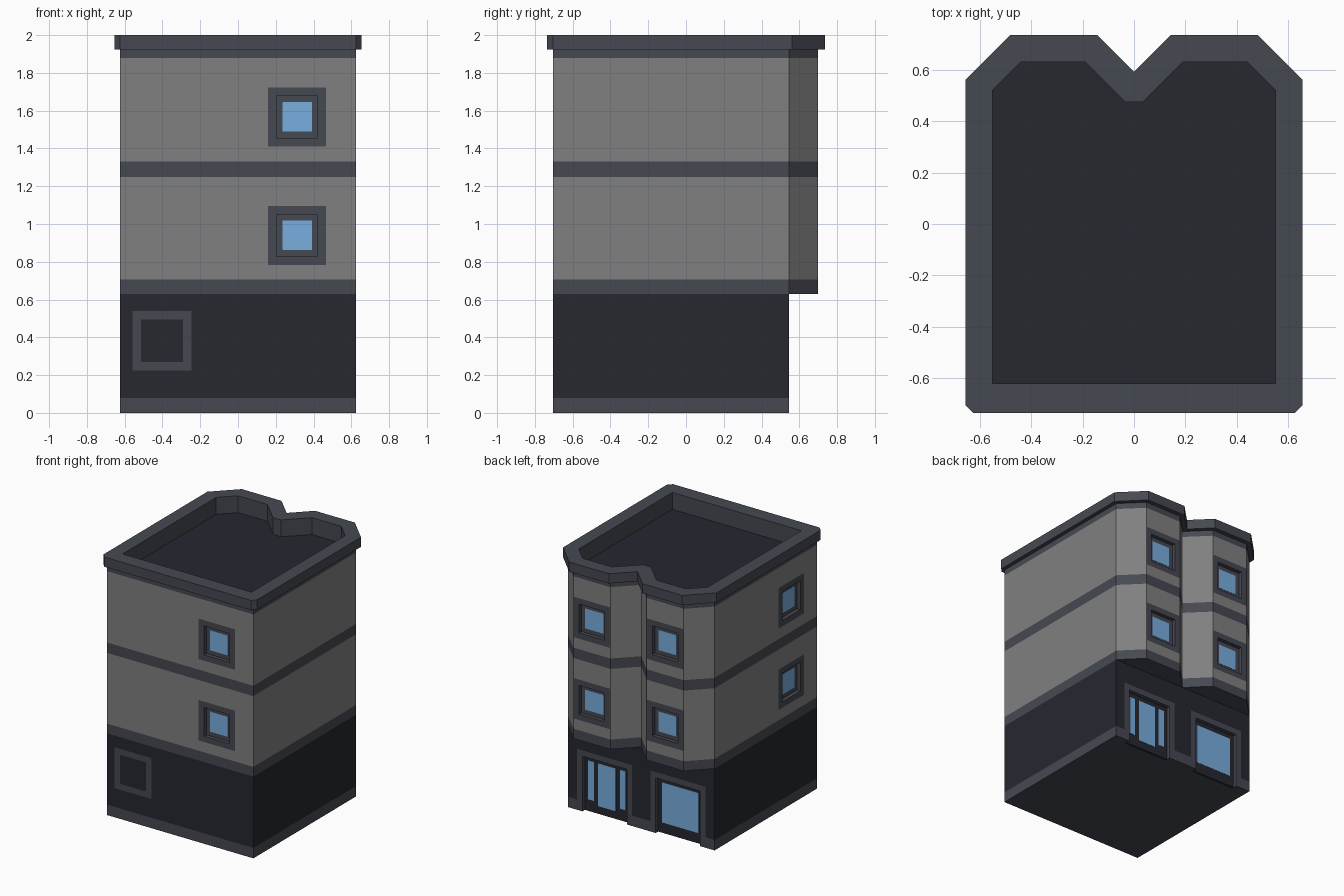
import bpy, bmesh, math
from mathutils import Matrix

if "Cube" in bpy.data.objects:
    bpy.data.objects.remove(bpy.data.objects["Cube"])


def material(name, rgb):
    m = bpy.data.materials.new(name)
    m.diffuse_color = (*rgb, 1)
    m.use_nodes = True
    m.node_tree.nodes["Principled BSDF"].inputs["Base Color"].default_value = m.diffuse_color
    return m


DARK = material("dark_stone", (0.019, 0.021, 0.030))
TRIM = material("trim_stone", (0.062, 0.066, 0.085))
WALL = material("grey_render", (0.216, 0.216, 0.216))
GLASS = material("glass", (0.19, 0.42, 0.73))


def prism(name, outline, z0, z1, mat):
    """Vertical prism from a plan outline."""
    bm = bmesh.new()
    base = bm.faces.new([bm.verts.new((x, y, z0)) for x, y in outline])
    up = bmesh.ops.extrude_face_region(bm, geom=[base])
    bmesh.ops.translate(bm, vec=(0, 0, z1 - z0),
                        verts=[v for v in up["geom"] if isinstance(v, bmesh.types.BMVert)])
    return finish(name, bm, mat)


def finish(name, bm, mat):
    bmesh.ops.recalc_face_normals(bm, faces=bm.faces)
    me = bpy.data.meshes.new(name)
    bm.to_mesh(me)
    bm.free()
    me.materials.append(mat)
    ob = bpy.data.objects.new(name, me)
    bpy.context.scene.collection.objects.link(ob)
    return ob


def boxes(name, spans, mat, place):
    """Boxes (x0, x1, y0, y1, z0, z1) in wall space: y runs into the wall."""
    bm = bmesh.new()
    for x0, x1, y0, y1, z0, z1 in spans:
        m = Matrix.Translation(((x0 + x1) / 2, (y0 + y1) / 2, (z0 + z1) / 2))
        m = m @ Matrix.Diagonal((x1 - x0, y1 - y0, z1 - z0, 1))
        bmesh.ops.create_cube(bm, size=1, matrix=place @ m)
    return finish(name, bm, mat)


def mirrored(half):
    """Close a right-hand half outline with its mirror image."""
    return half + [(-x, y) for x, y in reversed(half) if abs(x) > 1e-6]


# Plan outlines
ground = mirrored([(0.625, -0.705), (0.625, 0.545)])
bays = mirrored([(0.625, -0.705), (0.625, 0.545), (0.47, 0.70), (0.155, 0.70), (0, 0.545)])
cap = mirrored([(0.625, -0.735), (0.655, -0.705), (0.655, 0.562), (0.482, 0.735),
                (0.143, 0.735), (0, 0.592)])
well = mirrored([(0.55, -0.62), (0.55, 0.52), (0.44, 0.63), (0.19, 0.63), (0.035, 0.475)])

# Stacked storeys and bands
body = [prism(*p) for p in [
    ("plinth", ground, 0, 0.08, TRIM),
    ("ground_floor", ground, 0.08, 0.63, DARK),
    ("first_band", bays, 0.63, 0.705, TRIM),
    ("first_floor_wall", bays, 0.705, 1.25, WALL),
    ("second_band", bays, 1.25, 1.33, TRIM),
    ("second_floor_wall", bays, 1.33, 1.88, WALL),
    ("top_band", bays, 1.88, 1.925, TRIM),
    ("cornice", cap, 1.925, 2.0, TRIM)]]
cutters = [prism("roof_well_cutter", well, 1.86, 2.1, TRIM)]
prism("roof_deck", well, 1.855, 1.87, DARK)

REVEAL, BACK, RIM = 0.03, 0.05, 0.045


def opening(name, place, w, z0, z1, panel, panes, sill=True, y_panel=REVEAL):
    """Pocket in the wall filled by a flush frame, a recessed panel and panes."""
    low = z0 if sill else z0 - 0.1
    cutters.append(boxes(name + "_cutter", [(-w, w, -0.1, BACK, low, z1)], TRIM, place))
    i = w - RIM
    zi = z0 + RIM if sill else z0
    ring = [(-w, -i, 0, BACK, z0, z1), (i, w, 0, BACK, z0, z1), (-i, i, 0, BACK, z1 - RIM, z1)]
    if sill:
        ring.append((-i, i, 0, BACK, z0, zi))
    boxes(name + "_frame", ring, TRIM, place)
    boxes(name + "_panel", [(-i, i, y_panel, BACK, zi, z1 - RIM)], panel, place)
    if panes:
        boxes(name + "_glass", [(a, b, REVEAL - 0.002, BACK, c, d) for a, b, c, d in panes],
              GLASS, place)


def on_wall(x, y, degrees):
    return Matrix.Translation((x, y, 0)) @ Matrix.Rotation(math.radians(degrees), 4, "Z")


# Upper windows on the front, left side and both rear bays
walls = {"front": on_wall(0.3125, -0.705, 0), "left": on_wall(-0.625, -0.39, -90),
         "bay_right": on_wall(0.3125, 0.70, 180), "bay_left": on_wall(-0.3125, 0.70, 180)}
for side, place in walls.items():
    for floor, z in (("lower", 0.94), ("upper", 1.567)):
        opening(f"{side}_{floor}_window", place, 0.1545, z - 0.156, z + 0.156, TRIM,
                [(-0.078, 0.078, z - 0.078, z + 0.078)])

# Blind window, entrance and shop window on the ground floor
opening("blind_window", on_wall(-0.4025, -0.705, 0), 0.157, 0.225, 0.54, DARK, [], y_panel=0)
opening("entrance", on_wall(0.3125, 0.545, 180), 0.234, 0, 0.47, DARK,
        [(-0.16, -0.11, 0.09, 0.39), (-0.075, 0.075, 0.06, 0.39), (0.11, 0.16, 0.09, 0.39)],
        sill=False)
opening("shop_window", on_wall(-0.3125, 0.545, 180), 0.234, 0, 0.47, DARK,
        [(-0.157, 0.157, 0.08, 0.39)], sill=False)

# Cut the pockets and the roof well, then drop the cutters
for ob in body:
    bpy.context.view_layer.objects.active = ob
    zs = [v.co.z for v in ob.data.vertices]
    for cutter in cutters:
        cz = [v.co.z for v in cutter.data.vertices]
        if min(cz) < max(zs) and max(cz) > min(zs):
            mod = ob.modifiers.new("cut", "BOOLEAN")
            mod.operation, mod.solver = "DIFFERENCE", "EXACT"
            mod.object, mod.material_mode = cutter, "TRANSFER"
            bpy.ops.object.modifier_apply(modifier=mod.name)
for cutter in cutters:
    bpy.data.objects.remove(cutter)
